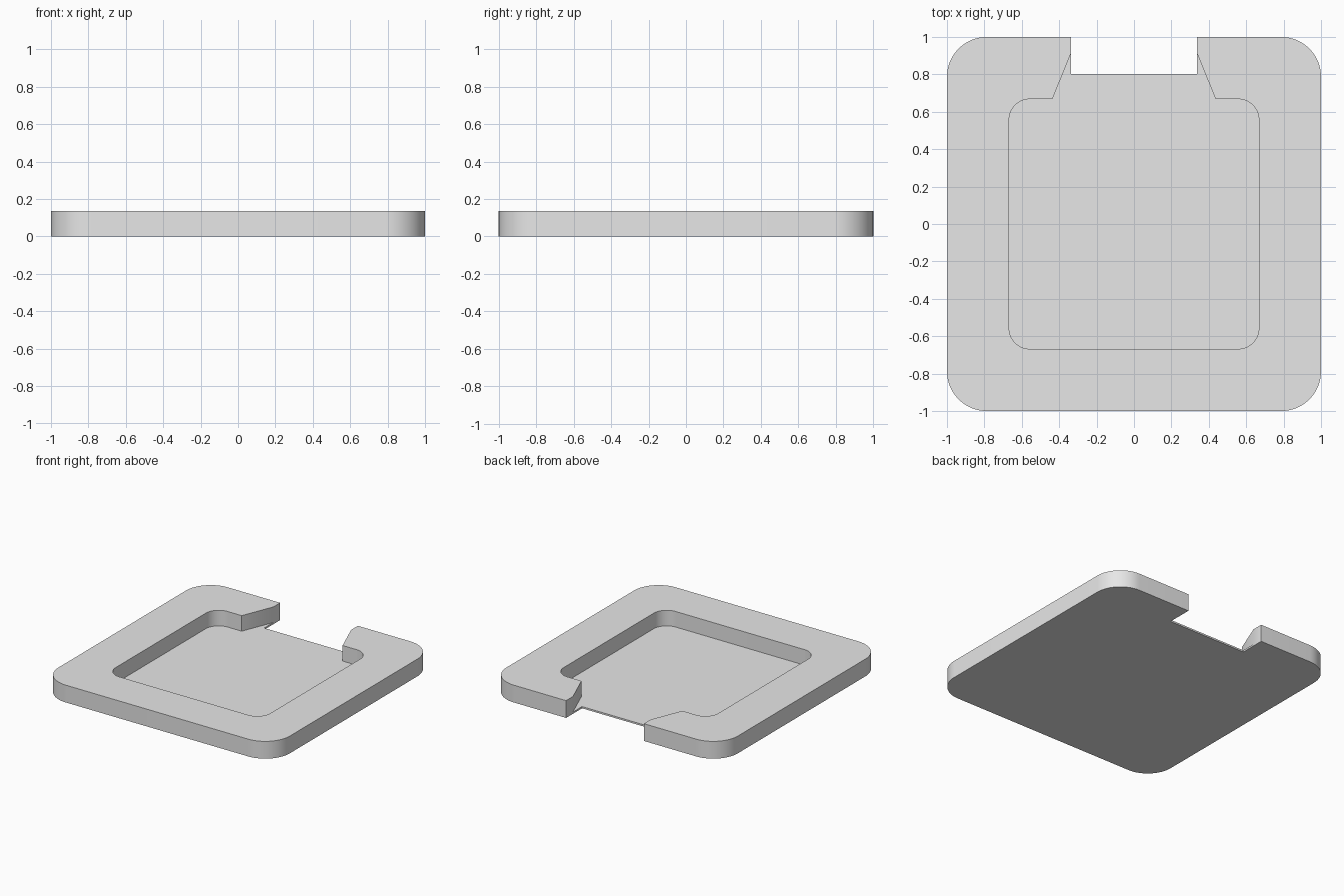
import bpy, bmesh, math

if "Cube" in bpy.data.objects:
    bpy.data.objects.remove(bpy.data.objects["Cube"])

HEIGHT = 0.135
FLOOR = 0.0135

grey = bpy.data.materials.new("light_grey")
grey.diffuse_color = (0.8, 0.8, 0.8, 1)
grey.use_nodes = True
grey.node_tree.nodes["Principled BSDF"].inputs["Base Color"].default_value = grey.diffuse_color


def arc(cx, cy, r, start, steps=16):
    """Quarter-circle of points, counter-clockwise from the start angle."""
    return [(cx + r * math.cos(math.radians(start + 90 * i / steps)),
             cy + r * math.sin(math.radians(start + 90 * i / steps)))
            for i in range(steps + 1)]


def rounded_square(half, r):
    c = half - r
    return [arc(c, c, r, 0), arc(-c, c, r, 90), arc(-c, -c, r, 180), arc(c, -c, r, 270)]


def prism(name, outline, z0, z1):
    """Extrude a flat outline between two heights."""
    bm = bmesh.new()
    face = bm.faces.new([bm.verts.new((x, y, z0)) for x, y in outline])
    top = bmesh.ops.extrude_face_region(bm, geom=[face])["geom"]
    for v in top:
        if isinstance(v, bmesh.types.BMVert):
            v.co.z = z1
    bmesh.ops.recalc_face_normals(bm, faces=bm.faces[:])
    mesh = bpy.data.meshes.new(name)
    bm.to_mesh(mesh)
    bm.free()
    mesh.materials.append(grey)
    obj = bpy.data.objects.new(name, mesh)
    bpy.context.collection.objects.link(obj)
    return obj


# Tray body with rounded corners
tray = prism("tray", sum(rounded_square(1.0, 0.213), []), 0, HEIGHT)

# Pocket with a neck that narrows towards the back notch
ne, nw, sw, se = rounded_square(0.668, 0.112)
neck = [(0.436, 0.668), (0.314, 0.97), (-0.314, 0.97), (-0.436, 0.668)]
pocket = prism("pocket_cutter", ne + neck + nw + sw + se, FLOOR, HEIGHT + 0.1)

# Square notch right through the back edge
notch = prism("notch_cutter",
              [(-0.336, 0.803), (0.336, 0.803), (0.336, 1.1), (-0.336, 1.1)],
              -0.1, HEIGHT + 0.2)

bpy.context.view_layer.objects.active = tray
tray.select_set(True)
for cutter in (pocket, notch):
    cutter.hide_render = True
    mod = tray.modifiers.new(cutter.name, "BOOLEAN")
    mod.operation = "DIFFERENCE"
    mod.solver = "EXACT"
    mod.object = cutter
    bpy.ops.object.modifier_apply(modifier=mod.name)
    bpy.data.objects.remove(cutter)

# Smooth the rounded corners, keep the hard edges
bpy.ops.object.shade_smooth_by_angle(angle=math.radians(30))
